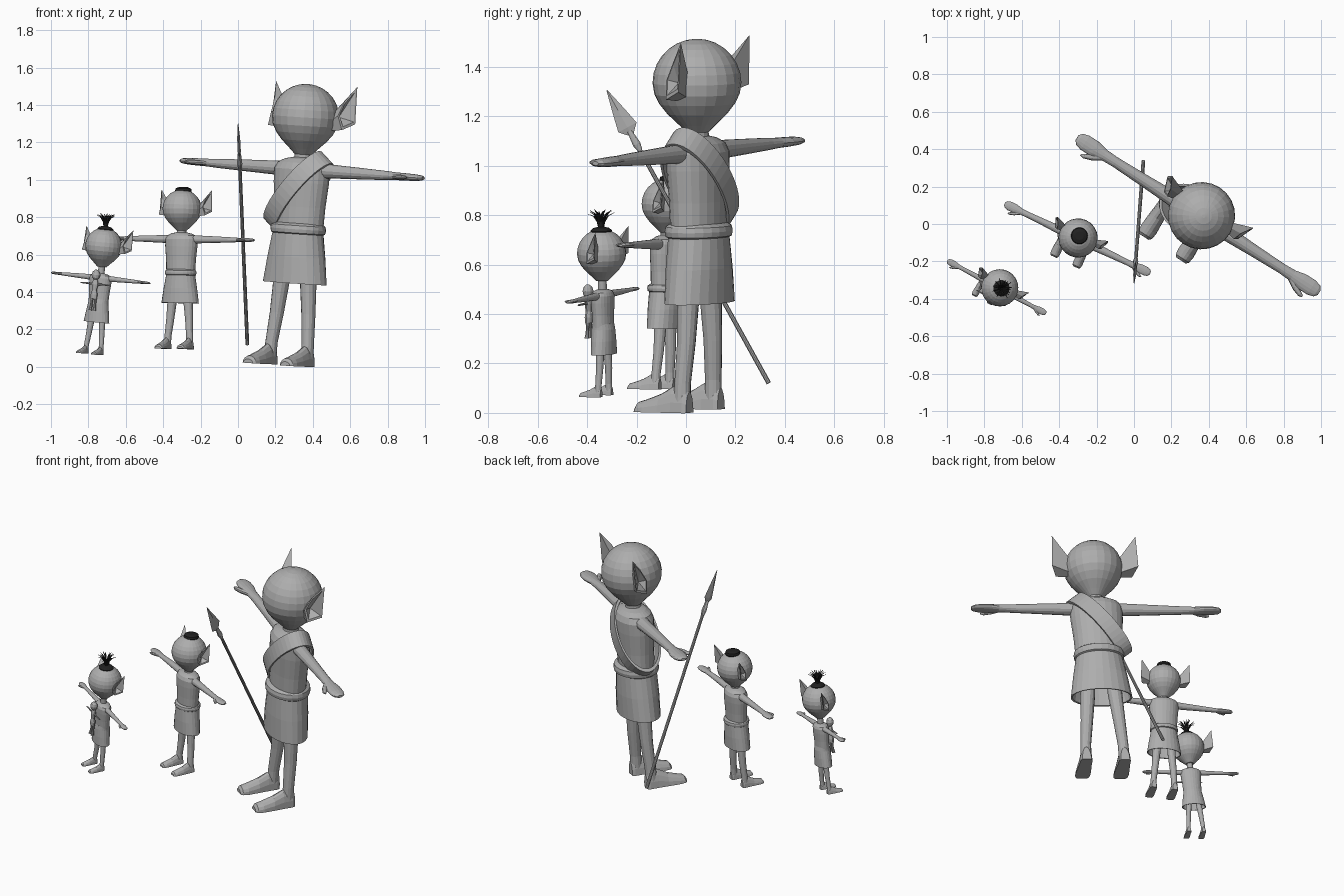
import bpy, bmesh, math, random
from mathutils import Matrix, Vector as V

if "Cube" in bpy.data.objects:
    bpy.data.objects.remove(bpy.data.objects["Cube"])

random.seed(4)


def material(name, rgb):
    m = bpy.data.materials.new(name)
    m.diffuse_color = (*rgb, 1)
    m.use_nodes = True
    m.node_tree.nodes["Principled BSDF"].inputs["Base Color"].default_value = m.diffuse_color
    return m


GREY = material("clay grey", (0.42, 0.42, 0.42))
DARK = material("hair black", (0.015, 0.015, 0.015))


def finish(name, bm, M, mat=GREY):
    bmesh.ops.recalc_face_normals(bm, faces=bm.faces)
    me = bpy.data.meshes.new(name)
    bm.to_mesh(me)
    bm.free()
    me.transform(M)
    if M.determinant() < 0:
        me.flip_normals()
    me.materials.append(mat)
    ob = bpy.data.objects.new(name, me)
    bpy.context.collection.objects.link(ob)
    return ob


def loft(name, rings, M, n=16, u=(1, 0, 0), v=(0, 1, 0), mat=GREY, half=False):
    """Skin elliptical rings (centre, radius along u, radius along v)."""
    bm = bmesh.new()
    u, v = V(u), V(v)
    loops = []
    for c, a, b in rings:
        loop = []
        for i in range(n):
            t = 2 * math.pi * i / n
            s = max(math.sin(t), 0) if half else math.sin(t)
            if half and math.sin(t) < -0.01:
                s = 0
            loop.append(bm.verts.new(V(c) + u * a * math.cos(t) + v * b * s))
        loops.append(loop)
    for p, q in zip(loops, loops[1:]):
        for i in range(n):
            j = (i + 1) % n
            bm.faces.new((p[i], p[j], q[j], q[i]))
    bm.faces.new(loops[0][::-1])
    bm.faces.new(loops[-1])
    return finish(name, bm, M, mat)


def stack(name, prof, M, n=24, mat=GREY):
    """Vertical loft from (z, rx, ry)."""
    return loft(name, [((0, 0, z), a, b) for z, a, b in prof], M, n, mat=mat)


def ear(name, M):
    """Pointed cupped ear, relative to the head centre."""
    rim = [V(p) for p in ((.258, .09, .18), (.266, .08, -.02), (.235, 0, -.055),
                          (.212, -.012, .02), (.222, .03, .10))]
    root = V((.14, .03, -.02))
    mid = sum(rim, V()) / 5
    bm = bmesh.new()
    back = [bm.verts.new(root + (p - mid) * .45) for p in rim]
    edge = [bm.verts.new(p) for p in rim]
    inner = [bm.verts.new(mid + (p - mid) * .82) for p in rim]
    pit = bm.verts.new(mid + (root - mid) * .5)
    bm.faces.new(back)
    for i in range(5):
        j = (i + 1) % 5
        bm.faces.new((back[i], back[j], edge[j], edge[i]))
        bm.faces.new((edge[i], edge[j], inner[j], inner[i]))
        bm.faces.new((inner[i], inner[j], pit))
    return finish(name, bm, M)


def figure(tag, base, yaw, tilt, k, pivot, hs, belt=True):
    M = (Matrix.Translation(base) @ Matrix.Rotation(math.radians(yaw), 4, 'Z')
         @ Matrix.Rotation(tilt, 4, 'Y') @ Matrix.Rotation(-.025, 4, 'X') @ Matrix.Scale(k, 4))
    # Head, narrowing to the chin, and neck
    H = M @ Matrix.Translation((0, 0, pivot)) @ Matrix.Scale(hs, 4)
    prof = [(.01, .045), (.04, .075), (.085, .122), (.125, .153), (.165, .173), (.21, .18)]
    prof += [(.21 + .178 * math.sin(a), .18 * math.cos(a))
             for a in (math.radians(d) for d in (13, 26, 39, 52, 64, 76, 87))]
    stack(tag + "_head", [(z, r, r) for z, r in prof], H)
    stack(tag + "_neck", [(1.08, .055, .05), (1.12, .046, .046),
                          (pivot + .04 * hs, .046, .046)], M, 16)
    # Torso, hollow skirt and belt
    stack(tag + "_torso", [(.72, .145, .1), (.85, .15, .103), (.98, .162, .11), (1.05, .163, .11),
                           (1.085, .145, .095), (1.105, .1, .07), (1.115, .05, .045)], M)
    stack(tag + "_skirt", [(.76, .143, .103), (.7, .146, .116), (.58, .168, .12), (.44, .19, .118),
                           (.442, .18, .108), (.68, .13, .09)], M)
    if belt:
        stack(tag + "_belt", [(.7, .14, .105), (.71, .152, .127), (.73, .156, .131),
                              (.75, .152, .127), (.762, .14, .105)], M)
    for side, s in (("left", 1), ("right", -1)):
        S = Matrix.Scale(s, 4, (1, 0, 0))
        T = M @ S
        # Ears
        ear(f"{tag}_{side}_ear", H @ Matrix.Translation((0, 0, .21)) @ S)
        # Leg and wedge foot
        loft(f"{tag}_{side}_leg", [((.08, 0, .66), .048, .048), ((.084, 0, .46), .045, .045),
                                   ((.1, -.002, .28), .038, .038), ((.115, -.012, .12), .033, .034),
                                   ((.118, -.015, .03), .034, .036)], T, 14)
        loft(f"{tag}_{side}_foot", [((.118, y, 0), w, h) for y, w, h in (
            (.022, .028, .085), (.005, .036, .11), (-.05, .038, .108), (-.11, .043, .075),
            (-.18, .047, .05), (-.215, .042, .04), (-.228, .03, .022))],
            T, 16, v=(0, 0, 1), half=True)
        # Arm with flat mitten hand and thumb
        loft(f"{tag}_{side}_arm", [((x, 0, 1.05), a, b) for x, a, b in (
            (.1, .045, .042), (.18, .04, .038), (.35, .033, .032), (.53, .028, .025),
            (.6, .031, .021), (.66, .044, .02), (.72, .044, .018), (.755, .034, .014),
            (.77, .015, .008))], T, 14, u=(0, 1, 0), v=(0, 0, 1))
        loft(f"{tag}_{side}_thumb", [((x, y, 1.048), a, b) for x, y, a, b in (
            (.59, -.012, .018, .014), (.64, -.043, .018, .014),
            (.685, -.062, .014, .012), (.705, -.066, .005, .005))],
            T, 10, u=(0, 1, 0), v=(0, 0, 1))
    return M


big = figure("large", (.275, .06, .008), -32.6, .061, 1, 1.12, 1)
mid = figure("medium", (-.315, -.088, .095), -25.6, .012, .56, 1.12, 1.04)
small = figure("small", (-.773, -.328, .068), -28.2, .095, .39, 1.189, 1.42, belt=False)

# Shoulder sash on the large figure
bm = bmesh.new()
loops = []
axis, across = V((.148, 0, .185)), V((.78, 0, -.62))
for i in range(40):
    t = 2 * math.pi * i / 40
    ring = []
    for w, g in ((-.05, .96), (-.05, 1.05), (.05, 1.05), (.05, .96)):
        p = V((-.012, 0, .93)) + axis * math.cos(t) * g + V((0, .124, 0)) * math.sin(t) * g
        ring.append(bm.verts.new(p + across * w))
    loops.append(ring)
for i in range(40):
    p, q = loops[i], loops[(i + 1) % 40]
    for a in range(4):
        b = (a + 1) % 4
        bm.faces.new((p[a], p[b], q[b], q[a]))
finish("large_sash", bm, big)

# Hair bun on the medium figure
stack("medium_hair_bun", [(1.49, .07, .07), (1.512, .08, .08), (1.535, .074, .074),
                          (1.548, .04, .04)], mid @ Matrix.Translation((0, .02, 0)), 24, DARK)

# Hair cap and fountain of strands on the small figure
stack("small_hair_cap", [(1.69, .11, .11), (1.725, .112, .112), (1.75, .085, .085),
                         (1.765, .03, .03)], small, 20, DARK)
for i in range(18):
    a = 2 * math.pi * i / 18 + random.uniform(-.1, .1)
    f = random.uniform(.75, 1.08)
    c, s = math.cos(a), math.sin(a)
    path = ((.015, 1.74, .012), (.035, 1.82, .011), (.075, 1.88, .01), (.14, 1.91, .004))
    loft("small_hair_strand", [((c * r * f, s * r * f, 1.74 + (z - 1.74) * (1.7 - .7 * f)), w, w)
                               for r, z, w in path], small, 6, mat=DARK)

# Doll hanging in front of the small figure
D = small @ Matrix.Translation((.01, -.165, 0))
stack("doll_body", [(.76, .045, .035), (.82, .05, .038), (.88, .032, .028), (.96, .05, .035),
                    (1.01, .035, .028), (1.03, .02, .02)], D, 12)
stack("doll_head", [(1.02, .02, .02), (1.05, .05, .048), (1.09, .062, .055), (1.13, .05, .045),
                    (1.16, .015, .015)], D, 12)
for s in (1, -1):
    loft("doll_leg", [((s * .025, 0, .78), .022, .022), ((s * .028, 0, .7), .016, .018),
                      ((s * .03, -.005, .64), .02, .022), ((s * .032, -.01, .6), .024, .028)], D, 8)
    loft("doll_arm", [((s * x, 0, .965), r, r) for x, r in
                      ((.03, .018), (.1, .012), (.2, .01), (.225, .006))],
         D, 8, u=(0, 1, 0), v=(0, 0, 1))

# Spear: shaft, collar and flat blade
A, B = V((.05, .335, .12)), V((0, -.32, 1.305))
d = (B - A).normalized()
v = d.cross(V((1, 0, 0))).normalized()
u = v.cross(d)


def spear(name, prof, n):
    loft(name, [(A.lerp(B, t), a, b) for t, a, b in prof], Matrix(), n, u, v)


spear("spear_shaft", ((0, .01, .01), (.84, .009, .009)), 10)
spear("spear_collar", ((.795, .01, .01), (.815, .014, .017), (.835, .012, .014),
                       (.86, .009, .01)), 10)
spear("spear_blade", ((.85, .006, .012), (.873, .009, .042), (.93, .008, .025),
                      (1, .001, .002)), 4)
